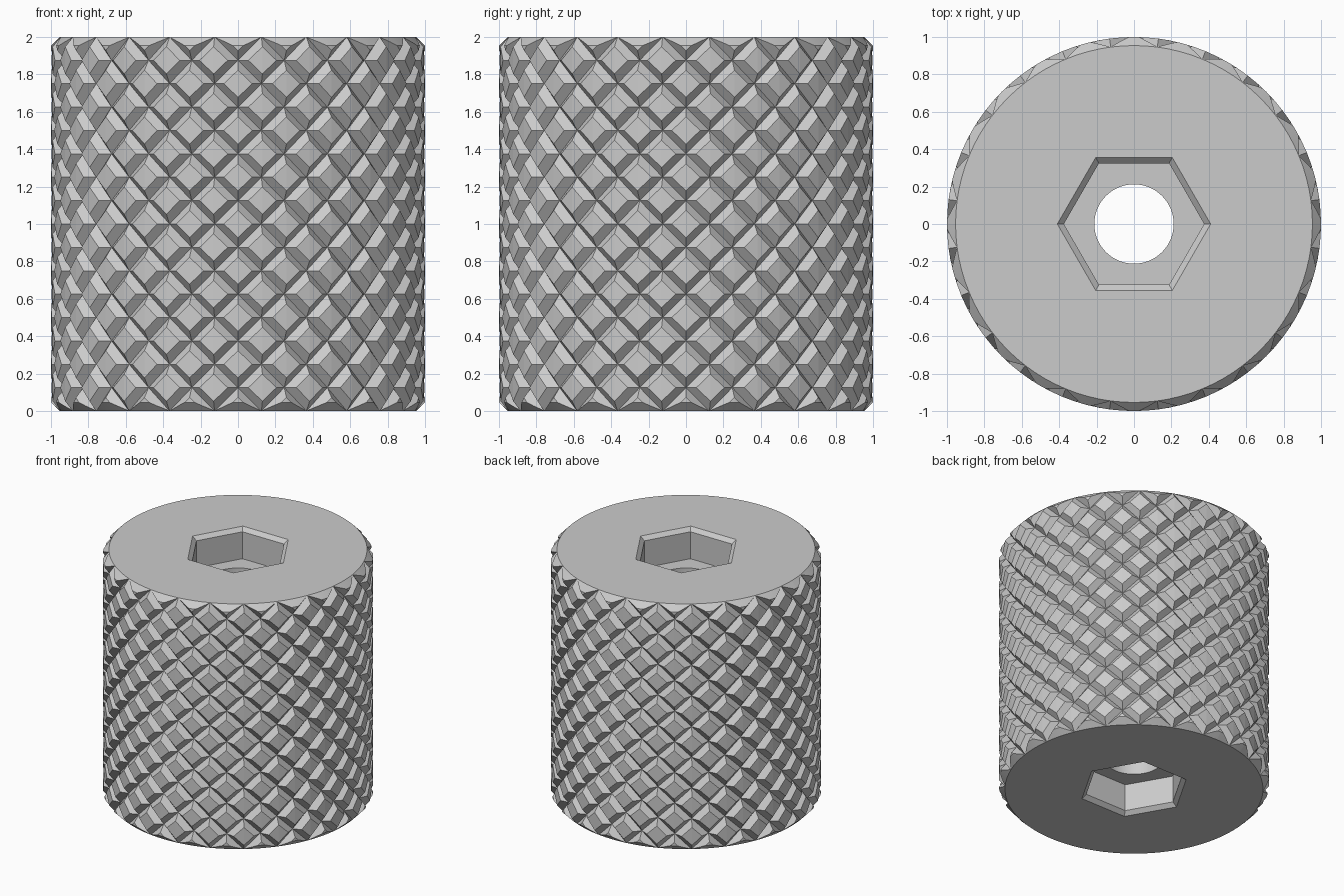
import bpy, bmesh
from math import cos, sin, pi, radians

cube = bpy.data.objects.get("Cube")
if cube:
    bpy.data.objects.remove(cube, do_unlink=True)

STEPS = 48          # half-cells around the grip
ROW = 0.125         # half-cell height
OUTER, FLOOR = 1.0, 0.956
FLAT = 0.58         # share of each cell left as flat land

grey = bpy.data.materials.new("steel_grey")
grey.use_nodes = True
grey.diffuse_color = (0.6, 0.6, 0.6, 1)
grey.node_tree.nodes["Principled BSDF"].inputs["Base Color"].default_value = (0.6, 0.6, 0.6, 1)


def finish(name, bm):
    bmesh.ops.recalc_face_normals(bm, faces=bm.faces)
    mesh = bpy.data.meshes.new(name)
    bm.to_mesh(mesh)
    bm.free()
    mesh.materials.append(grey)
    obj = bpy.data.objects.new(name, mesh)
    bpy.context.collection.objects.link(obj)
    return obj


def stack(name, sides, rings):
    """Closed solid through (radius, height) rings."""
    bm = bmesh.new()
    loops = [[bm.verts.new((r * cos(2 * pi * i / sides), r * sin(2 * pi * i / sides), z))
              for i in range(sides)] for r, z in rings]
    for a, b in zip(loops, loops[1:]):
        for i in range(sides):
            j = (i + 1) % sides
            bm.faces.new((a[i], a[j], b[j], b[i]))
    bm.faces.new(loops[0])
    bm.faces.new(loops[-1])
    return finish(name, bm)


def knurled_blank():
    """Over-long cylinder covered in raised diamond lands."""
    bm = bmesh.new()
    shared = {}

    def point(i, k, r):
        a = 2 * pi * i / STEPS
        return bm.verts.new((r * cos(a), r * sin(a), k * ROW))

    def crossing(i, k):
        key = (i % STEPS, k)
        if key not in shared:
            shared[key] = point(i, k, FLOOR)
        return shared[key]

    around = ((1, 0), (0, 1), (-1, 0), (0, -1))
    for k in range(-1, 18):
        for i in range(STEPS):
            if (i + k) % 2:
                continue
            base = [crossing(i + a, k + b) for a, b in around]
            land = [point(i + a * FLAT, k + b * FLAT, OUTER) for a, b in around]
            for n in range(4):
                m = (n + 1) % 4
                bm.faces.new((base[n], base[m], land[m], land[n]))
            bm.faces.new((land[0], land[1], land[3]))
            bm.faces.new((land[1], land[2], land[3]))
    # Close both zigzag ends
    rim = [e for e in bm.edges if e.is_boundary]
    top, bottom = bm.verts.new((0, 0, 2.4)), bm.verts.new((0, 0, -0.4))
    for e in rim:
        bm.faces.new((*e.verts, top if e.verts[0].co.z > 1 else bottom))
    return finish("knurled_knob", bm)


def cut(obj, tool, operation):
    mod = obj.modifiers.new("cut", "BOOLEAN")
    mod.operation, mod.solver, mod.object = operation, "EXACT", tool
    bpy.ops.object.modifier_apply(modifier=mod.name)
    bpy.data.objects.remove(tool, do_unlink=True)


knob = knurled_blank()
bpy.ops.object.select_all(action="DESELECT")
knob.select_set(True)
bpy.context.view_layer.objects.active = knob

# Trim to length with chamfered ends
cut(knob, stack("end_trim", 96, [(0.954, 0), (1.014, 0.06), (1.014, 1.94), (0.954, 2)]), "INTERSECT")

# Chamfered hexagonal socket in each end
socket = [(0.445, 2.03), (0.375, 1.97), (0.375, 1.75)]
cut(knob, stack("top_socket", 6, socket), "DIFFERENCE")
cut(knob, stack("bottom_socket", 6, [(r, 2 - z) for r, z in socket]), "DIFFERENCE")

# Through bore
cut(knob, stack("bore", 96, [(0.212, -0.2), (0.212, 2.2)]), "DIFFERENCE")

bpy.ops.object.shade_smooth_by_angle(angle=radians(4))
